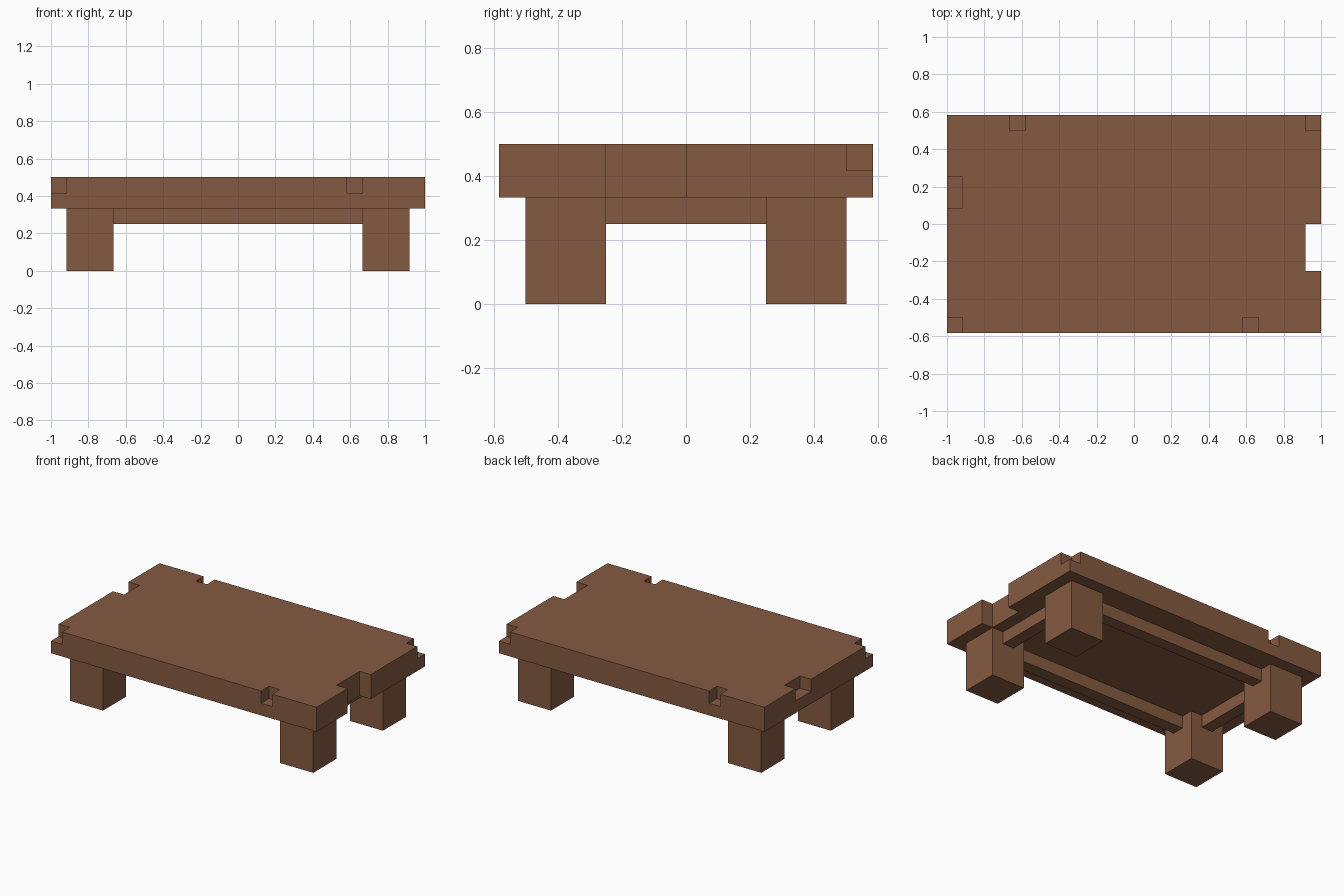
import bpy
from mathutils import Vector

U = 1 / 12  # the design sits on a grid of twelfths

cube = bpy.data.objects.get("Cube")
if cube:
    bpy.data.objects.remove(cube, do_unlink=True)

wood = bpy.data.materials.new("brown wood")
wood.use_nodes = True
wood.diffuse_color = (0.235, 0.102, 0.053, 1)
wood.node_tree.nodes["Principled BSDF"].inputs["Base Color"].default_value = wood.diffuse_color


def box(name, low, high):
    """Box between two opposite corners given in grid units."""
    low, high = Vector(low) * U, Vector(high) * U
    bpy.ops.mesh.primitive_cube_add(size=1, location=(low + high) / 2)
    obj = bpy.context.object
    obj.name = name
    obj.scale = high - low
    bpy.ops.object.transform_apply(location=False, rotation=False, scale=True)
    obj.data.materials.append(wood)
    return obj


def notch(target, low, high):
    """Cut a box-shaped notch out of the target."""
    cutter = box("notch_cutter", low, high)
    cutter.hide_render = True
    mod = target.modifiers.new("notch", "BOOLEAN")
    mod.operation = "DIFFERENCE"
    mod.solver = "EXACT"
    mod.object = cutter
    bpy.context.view_layer.objects.active = target
    bpy.ops.object.modifier_apply(modifier=mod.name)
    bpy.data.objects.remove(cutter, do_unlink=True)


# Thick slab with chipped edges
top = box("table_top", (-12, -7, 4), (12, 7, 6))
notch(top, (-13, -8, 5), (-11, -6, 7))  # front right corner
notch(top, (7, -8, 5), (8, -6, 7))      # front edge
notch(top, (11, 6, 5), (13, 8, 7))      # back left corner
notch(top, (-8, 6, 5), (-7, 8, 7))      # back edge
notch(top, (-13, 1, 5), (-11, 3, 7))    # right edge
notch(top, (11, -3, 3), (13, 0, 7))     # left edge, full depth

# Square legs
for sx, side in ((-1, "right"), (1, "left")):
    for sy, end in ((-1, "front"), (1, "back")):
        x, y = 9.5 * sx, 4.5 * sy
        box(f"{end}_{side}_leg", (x - 1.5, y - 1.5, 0), (x + 1.5, y + 1.5, 4))

# Rails joining the legs under the slab
for y, end in ((-4.5, "front"), (4.5, "back")):
    box(f"{end}_rail", (-8, y - 0.5, 3), (8, y + 0.5, 4))
for x, side in ((-9.5, "right"), (9.5, "left")):
    box(f"{side}_rail", (x - 0.5, -3, 3), (x + 0.5, 3, 4))
